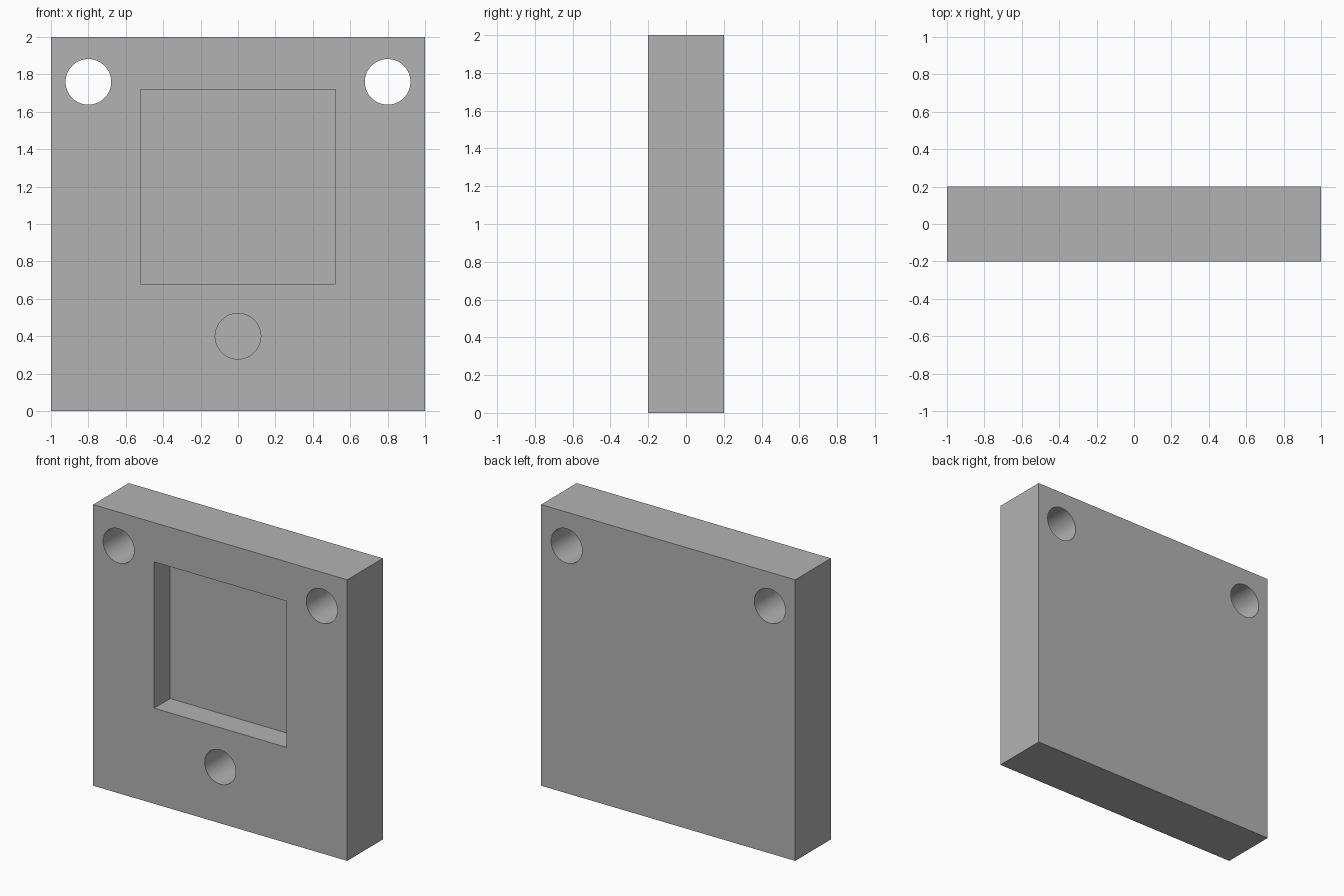
import bpy
from math import radians

cube = bpy.data.objects.get("Cube")
if cube:
    bpy.data.objects.remove(cube, do_unlink=True)

# Single grey finish
grey = bpy.data.materials.new("plain_grey")
grey.use_nodes = True
colour = (0.45, 0.45, 0.45, 1)
grey.diffuse_color = colour
grey.node_tree.nodes["Principled BSDF"].inputs["Base Color"].default_value = colour

THICKNESS = 0.4
FRONT = -THICKNESS / 2
OVERSHOOT = 0.1


def box(name, size, centre):
    bpy.ops.mesh.primitive_cube_add(size=1, location=centre)
    ob = bpy.context.object
    ob.name = name
    ob.scale = size
    bpy.ops.object.transform_apply(location=True, rotation=True, scale=True)
    return ob


def drill(name, x, z, depth, radius=0.122):
    """Cylinder running from just before the front face to the given depth."""
    length = depth + OVERSHOOT
    bpy.ops.mesh.primitive_cylinder_add(
        vertices=64, radius=radius, depth=length, rotation=(radians(90), 0, 0),
        location=(x, FRONT + depth - length / 2, z))
    bpy.context.object.name = name
    return bpy.context.object


# Square block
block = box("block", (2, THICKNESS, 2), (0, 0, 1))
block.data.materials.append(grey)

# Square pocket, two through holes and one blind hole
pocket_depth = 0.18
pocket_length = pocket_depth + OVERSHOOT
cutters = [
    box("pocket_cutter", (1.04, pocket_length, 1.04),
        (0, FRONT + pocket_depth - pocket_length / 2, 1.2)),
    drill("blind_hole_cutter", 0, 0.4, 0.3),
]
for side, x in (("right", -0.8), ("left", 0.8)):
    cutters.append(drill(side + "_hole_cutter", x, 1.76, THICKNESS + OVERSHOOT))

# Cut the block, then discard the cutters
bpy.ops.object.select_all(action="DESELECT")
block.select_set(True)
bpy.context.view_layer.objects.active = block
for cutter in cutters:
    cutter.hide_render = True
    cut = block.modifiers.new(cutter.name, "BOOLEAN")
    cut.operation = "DIFFERENCE"
    cut.solver = "EXACT"
    cut.object = cutter
    bpy.ops.object.modifier_apply(modifier=cut.name)
    bpy.data.objects.remove(cutter, do_unlink=True)

# Smooth bores with crisp rims
bpy.ops.object.shade_smooth_by_angle(angle=radians(30))
